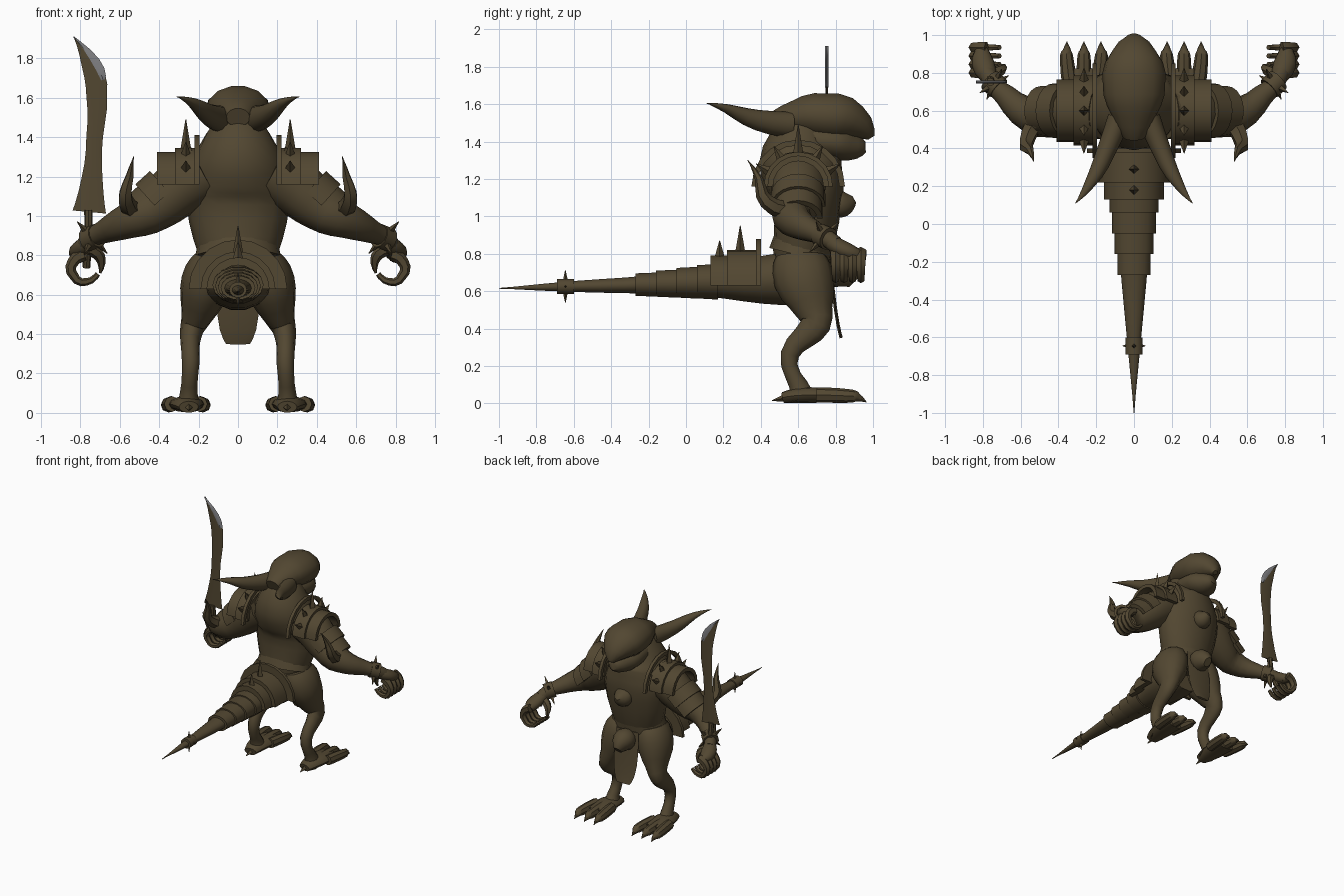
import bpy, bmesh
from math import cos, sin, pi, radians
from mathutils import Vector, Matrix

cube = bpy.data.objects.get("Cube")
if cube:
    bpy.data.objects.remove(cube)


def material(name, *rgb):
    made = bpy.data.materials.new(name)
    made.use_nodes = True
    made.diffuse_color = (*rgb, 1)
    shader = made.node_tree.nodes["Principled BSDF"]
    shader.inputs["Base Color"].default_value = (*rgb, 1)
    return made


brown = material("olive brown", .085, .063, .031)
steel = material("grey steel", .22, .22, .23)
side_axis, depth_axis, up_axis = Matrix.Identity(3)


def skin(name, rings, side=1, paint=brown):
    """Bridge equal rings of points and cap both ends; side -1 mirrors in x."""
    bm = bmesh.new()
    rows = [[bm.verts.new((p.x * side, p.y, p.z)) for p in ring] for ring in rings]
    for low, high in zip(rows, rows[1:]):
        for i in range(len(low)):
            bm.faces.new((low[i - 1], low[i], high[i], high[i - 1]))
    bm.faces.new(rows[0])
    bm.faces.new(rows[-1])
    bmesh.ops.recalc_face_normals(bm, faces=bm.faces[:])
    mesh = bpy.data.meshes.new(name)
    bm.to_mesh(mesh)
    bm.free()
    mesh.materials.append(paint)
    mesh.shade_smooth()
    mesh.set_sharp_from_angle(angle=radians(40))
    bpy.context.collection.objects.link(bpy.data.objects.new(name, mesh))


def smooth_path(path, steps=3):
    """Fill in a flowing curve through a few control points."""
    keys = [Vector(p) for p in path]
    last = len(keys) - 1
    result = []
    for i in range(last):
        a, b, c, d = (keys[max(0, min(last, i + k))] for k in (-1, 0, 1, 2))
        for step in range(steps):
            t = step / steps
            start, end = b + (c - a) * t / 2, c - (d - b) * (1 - t) / 2
            blend = t * t * (3 - 2 * t)
            result.append(start.lerp(end, blend))
    return result + [keys[-1]]


def loft(name, path, up=up_axis, sides=12, side=1, paint=brown):
    """Tube through (x, y, z, radius across, radius along up)."""
    full = [p if len(p) == 5 else (*p, p[-1]) for p in path]
    points = smooth_path(full) if len(path) > 2 else [Vector(p) for p in full]
    centres = [Vector(p[:3]) for p in points]
    rings = []
    for i, centre in enumerate(centres):
        ahead, behind = centres[min(i + 1, len(centres) - 1)], centres[max(i - 1, 0)]
        along = (ahead - behind).normalized()
        across = along.cross(up).normalized()
        upward = across.cross(along)
        turns = [2 * pi * k / sides for k in range(sides)]
        wide, tall = (max(r, .002) for r in points[i][3:])
        rings.append([centre + across * wide * cos(t) + upward * tall * sin(t) for t in turns])
    skin(name, rings, side, paint)


def centre_loft(name, path, up=up_axis, sides=14):
    """Tube on the middle plane, through (y, z, radius across, radius along up)."""
    loft(name, [(0, *p) for p in path], up, sides)


def spike(name, base, tip, radius, side=1):
    direction = Vector(tip) - Vector(base)
    up = side_axis if abs(direction.x) < direction.length / 2 else depth_axis
    loft(name, [(*base, radius), (*tip, 0)], up, 4, side)


def arch(name, centre, radius, length, thick=.03, side=1, turn=0, axis='Y', steps=10):
    """Half-round armour plate, bent around its own x axis."""
    place = Matrix.Translation(centre) @ Matrix.Rotation(radians(turn), 4, axis)
    inner = radius - thick
    corners = ((0, inner), (0, radius), (length, radius), (length, inner))
    rings = []
    for k in range(steps + 1):
        a = pi * k / steps
        rings.append([place @ Vector((x, r * cos(a), r * sin(a))) for x, r in corners])
    skin(name, rings, side)


# Torso, belt, ornaments and loincloth
centre_loft("torso", [(.61, .66, .14, .12), (.62, .8, .2, .155), (.65, 1.05, .26, .18),
                      (.63, 1.2, .25, .21), (.61, 1.35, .2, .2), (.66, 1.5, .1, .1)],
            depth_axis, 16)
centre_loft("belt", [(.61, .79, .22, .17), (.63, .87, .2, .16)], depth_axis, 16)
centre_loft("belt_ornament", [(.76, .7, .07, .07), (.83, .7, .085, .085), (.9, .65, .03, .04)])
centre_loft("chest_ornament", [(.8, 1.07, .07, .07), (.85, 1.07, .07, .07), (.9, 1.09, .02, .02)])
centre_loft("loincloth", [(.77, .77, .1, .01), (.8, .5, .105, .01), (.83, .35, .06, .01)],
            depth_axis, 6)

# Head with hood
centre_loft("hood", [(.46, 1.5, .06, .05), (.58, 1.53, .12, .09), (.74, 1.535, .165, .125),
                     (.9, 1.5, .125, .1), (.99, 1.42, .02, .02)])
centre_loft("face", [(.54, 1.41, .11, .09), (.75, 1.4, .14, .09), (.88, 1.375, .1, .08),
                     (.96, 1.37, .03, .03)])

# Tail with overlapping bands, spikes and armour
centre_loft("tail", [(.62, .67, .17, .15), (.4, .66, .16, .13), (.1, .65, .1, .08),
                     (-.2, .635, .075, .05), (-.6, .625, .038, .03), (-1, .615, 0, 0)])
for i in range(4):
    rear, radius, height = .17 - .11 * i, .13 - .014 * i, .65 - .005 * i
    centre_loft("tail_band", [(rear, height, radius, radius * .75),
                              (rear - .11, height, radius, radius * .7)])
ring = Vector((0, -.645, .625))
centre_loft("tail_ring", [(ring.y + d, ring.z, .045, .04) for d in (.045, -.045)])
for quarter in range(4):
    a = quarter * pi / 2
    spike("tail_ring_spike", ring, ring + Vector((.06 * cos(a), 0, .085 * sin(a))), .02)
for name, rear, radius, length, thick in (("large_plate", .22, .19, .17, .04),
                                          ("small_plate", .13, .16, .15, .04),
                                          ("guard", .375, .25, .025, .15)):
    arch("tail_" + name, (0, rear, .63), radius, length, thick, turn=90, axis='Z')
for y, base, tip in ((.29, .79, .95), (.18, .77, .87)):
    spike("tail_spike", (0, y, base), (0, y, tip), .03)

for label, side in (("left_", 1), ("right_", -1)):
    # Swept horns
    loft(label + "horn", [(.08, .56, 1.49, .06, .07), (.15, .38, 1.515, .05, .055),
                          (.23, .22, 1.575, .03, .025), (.31, .11, 1.605, 0)], side=side)

    # Arm with curled fingers
    wrist = Vector((.74, .74, .89))
    loft(label + "arm", [(.17, .6, 1.22, .15), (.3, .6, 1.14, .145), (.42, .58, 1.04, .12),
                         (.55, .58, .98, .095), (.68, .68, .92, .06), (*wrist, .05),
                         (.78, .8, .85, .045)], side=side)
    loft(label + "palm", [(.76, .77, .865, .04), (.8, .85, .82, .06, .045),
                          (.8, .93, .79, .03)], side=side)
    for finger in range(4):
        curl = []
        for k in range(5):
            a = radians(85 - 60 * k)
            curl.append((.775 + .07 * cos(a), .8 + .045 * finger, .735 + .07 * sin(a),
                         .034 - .005 * k))
        loft(label + "finger", curl, depth_axis, 6, side)
    loft(label + "thumb", [(.76, .79, .83, .03), (.7, .82, .79, .028), (.7, .84, .71, .006)],
         depth_axis, 6, side)

    # Spiked wrist band
    forearm = Vector((.7, .65, -.3)).normalized()
    loft(label + "wrist_band", [(*(wrist + forearm * d), .062) for d in (-.035, .035)], side=side)
    outward = forearm.cross(up_axis).normalized()
    upward = outward.cross(forearm)
    for quarter in range(4):
        a = pi / 4 + quarter * pi / 2
        tip = wrist + (outward * cos(a) + upward * sin(a)) * .12
        spike(label + "wrist_spike", wrist, tip, .03, side)

    # Horn curling up behind the elbow
    loft(label + "elbow_horn", [(.52, .55, 1.03, .05), (.57, .43, 1.08, .04),
                                (.55, .39, 1.2, .022), (.53, .33, 1.3, 0)],
         side_axis, 6, side)

    # Shoulder armour, from the neck outwards
    for name, x, radius, length in (("neck_guard", .195, .25, .025),
                                    ("shoulder_band", .21, .185, .11),
                                    ("shoulder_plate", .31, .165, .1)):
        arch(label + name, (x, .6, 1.16), radius, length, side=side)
    for i, name in enumerate(("upper", "lower")):
        centre = (.35 + .07 * i, .6, 1.12 - .065 * i)
        arch(label + name + "_arm_plate", centre, .145 - .015 * i, .1, side=side, turn=42)
    for k in range(1, 6):
        a = pi * k / 6
        spoke = Vector((0, cos(a), sin(a)))
        middle = Vector((.265, .6, 1.15))
        reach = .34 if k == 3 else .26
        spike(label + "shoulder_spike", middle + spoke * .17, middle + spoke * reach, .03, side)

    # Hooked leg
    loft(label + "leg", [(.13, .61, .79, .09, .13), (.16, .63, .66, .13, .16),
                         (.21, .685, .49, .08, .1), (.24, .67, .39, .055, .075),
                         (.24, .555, .26, .045, .05), (.25, .6, .1, .045, .05),
                         (.25, .62, .03, .07, .09)], depth_axis, side=side)

    # Foot with three clawed toes and a heel claw
    loft(label + "foot", [(.25, .52, .03, .05, .03), (.26, .65, .045, .085, .042),
                          (.26, .82, .035, .09, .032)], side=side)
    for spread in (-1, 0, 1):
        x = .265 + .07 * spread
        end = x + .02 * spread
        loft(label + "toe", [(x, .7, .045, .04), (end, .86, .04, .037),
                             (end, .92, .03, .022), (end, .965, .006, 0)], sides=8, side=side)
    spike(label + "heel_claw", (.25, .56, .035), (.25, .46, .015), .03, side)

# Curved sword: blade, ground tip and grip
sword_y = .752
for name, thick, paint, profile in (
        ("sword_blade", .007, brown, [(-.755, 1.02, .085), (-.74, 1.2, .052), (-.728, 1.4, .042),
                                      (-.717, 1.6, .052), (-.75, 1.77, .045), (-.83, 1.9, 0)]),
        ("sword_tip", .009, steel, [(-.685, 1.69, .012), (-.73, 1.78, .03), (-.835, 1.91, 0)])):
    loft(name, [(x, sword_y, z, width, thick) for x, z, width in profile], depth_axis, 4,
         paint=paint)
loft("sword_grip", [(-.76, sword_y, 1.03, .022), (-.76, .77, .9, .02), (-.77, .83, .74, .02)],
     depth_axis, 8)
